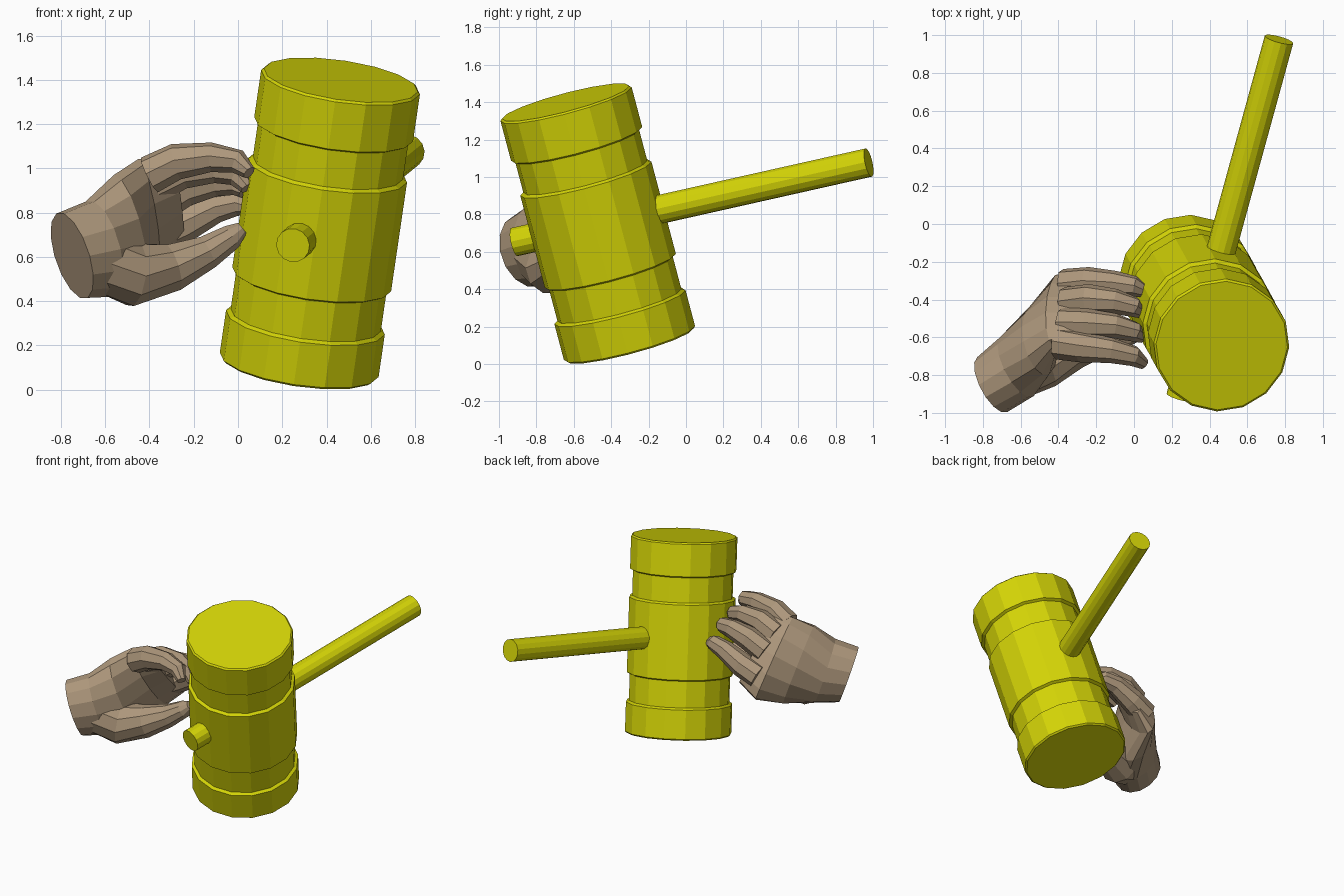
import bpy, bmesh, math
from mathutils import Vector

cube = bpy.data.objects.get("Cube")
if cube:
    bpy.data.objects.remove(cube, do_unlink=True)


def material(name, color):
    mat = bpy.data.materials.new(name)
    mat.use_nodes = True
    mat.diffuse_color = color
    mat.node_tree.nodes["Principled BSDF"].inputs["Base Color"].default_value = color
    return mat


yellow = material("mallet yellow", (0.66, 0.66, 0.002, 1))
skin = material("hand tan", (0.42, 0.31, 0.2, 1))


def loft(name, sections, sides, mat):
    """Skin a capped solid over elliptical sections (centre, half axis, half axis)."""
    bm = bmesh.new()
    rings = []
    for c, u, v in sections:
        ring = []
        for i in range(sides):
            a = math.tau * (i + 0.5) / sides
            ring.append(bm.verts.new(Vector(c) + Vector(u) * math.cos(a) + Vector(v) * math.sin(a)))
        rings.append(ring)
    for lo, hi in zip(rings, rings[1:]):
        for i in range(sides):
            j = (i + 1) % sides
            bm.faces.new((lo[i], lo[j], hi[j], hi[i]))
    bm.faces.new(rings[0][::-1])
    bm.faces.new(rings[-1])
    bmesh.ops.recalc_face_normals(bm, faces=bm.faces)
    mesh = bpy.data.meshes.new(name)
    bm.to_mesh(mesh)
    bm.free()
    mesh.materials.append(mat)
    obj = bpy.data.objects.new(name, mesh)
    bpy.context.collection.objects.link(obj)
    return obj


def tube(name, points, radii, sides, mat, side_hint):
    """Round solid along a path with a radius at each point."""
    pts = [Vector(p) for p in points]
    sections = []
    for i, p in enumerate(pts):
        d = (pts[min(i + 1, len(pts) - 1)] - pts[max(i - 1, 0)]).normalized()
        u = d.cross(Vector(side_hint)).normalized()
        sections.append((p, u * radii[i], d.cross(u) * radii[i]))
    return loft(name, sections, sides, mat)


# Mallet frame: head axis and handle are perpendicular
centre = Vector((0.37, -0.472, 0.752))
axis = Vector((0.19, -0.345, 1.3)).normalized()
grip = Vector((0.52, 1.895, 0.425)).normalized()

# Head: end bands and a middle drum, separated by grooves
profile = [(-0.678, 0.352), (-0.668, 0.363), (-0.468, 0.363), (-0.456, 0.343),
           (-0.274, 0.343), (-0.264, 0.363), (0.25, 0.363), (0.262, 0.343),
           (0.434, 0.343), (0.444, 0.363), (0.666, 0.363), (0.676, 0.352)]
tube("mallet_head", [centre + axis * h for h, r in profile],
     [r for h, r in profile], 16, yellow, grip)

# Handle passes through the head and pokes out at the front
tube("mallet_handle", [centre - grip * 0.472, centre + grip * 1.537],
     [0.078, 0.078], 14, yellow, axis)

# Palm, from the wrist to the slanted knuckle row
palm = [
    ((-0.75, -0.85, 0.605), (0.055, 0.035, -0.195), (0.08, -0.145, 0)),
    ((-0.62, -0.755, 0.635), (0.05, 0.05, -0.22), (0.09, -0.155, 0)),
    ((-0.5, -0.615, 0.705), (0.045, 0.12, -0.26), (0.08, -0.14, -0.05)),
    ((-0.41, -0.455, 0.785), (0.03, 0.18, -0.25), (0.05, -0.07, -0.06)),
    ((-0.28, -0.425, 0.84), (0.02, 0.17, -0.2), (0.03, -0.035, -0.04)),
]
loft("palm", palm, 14, skin)

# Four fingers wrapping around the head
fingers = {
    "first_finger": [(-0.4, -0.63, 0.97), (-0.28, -0.65, 1.03), (-0.12, -0.67, 1.05),
                     (0, -0.7, 1.03), (0.05, -0.74, 0.98)],
    "second_finger": [(-0.38, -0.53, 0.93), (-0.25, -0.53, 0.99), (-0.1, -0.54, 1.0),
                      (0, -0.57, 0.97), (0.04, -0.6, 0.91)],
    "third_finger": [(-0.36, -0.42, 0.84), (-0.24, -0.4, 0.91), (-0.1, -0.41, 0.94),
                     (0, -0.44, 0.93), (0.03, -0.47, 0.89)],
    "fourth_finger": [(-0.37, -0.325, 0.69), (-0.24, -0.31, 0.75), (-0.1, -0.315, 0.82),
                      (0, -0.33, 0.84), (0.06, -0.36, 0.82)],
}
for name, path in fingers.items():
    tube(name, path, [0.088, 0.083, 0.067, 0.055, 0.032], 8, skin, (0, 1, 0.3))

# Thumb with its thick base, opposing the fingers from below
tube("thumb", [(-0.62, -0.78, 0.59), (-0.47, -0.72, 0.52), (-0.3, -0.65, 0.55),
               (-0.14, -0.61, 0.62), (-0.03, -0.59, 0.69), (0.02, -0.59, 0.73)],
     [0.15, 0.148, 0.112, 0.08, 0.06, 0.032], 10, skin, (0, 1, 0))
